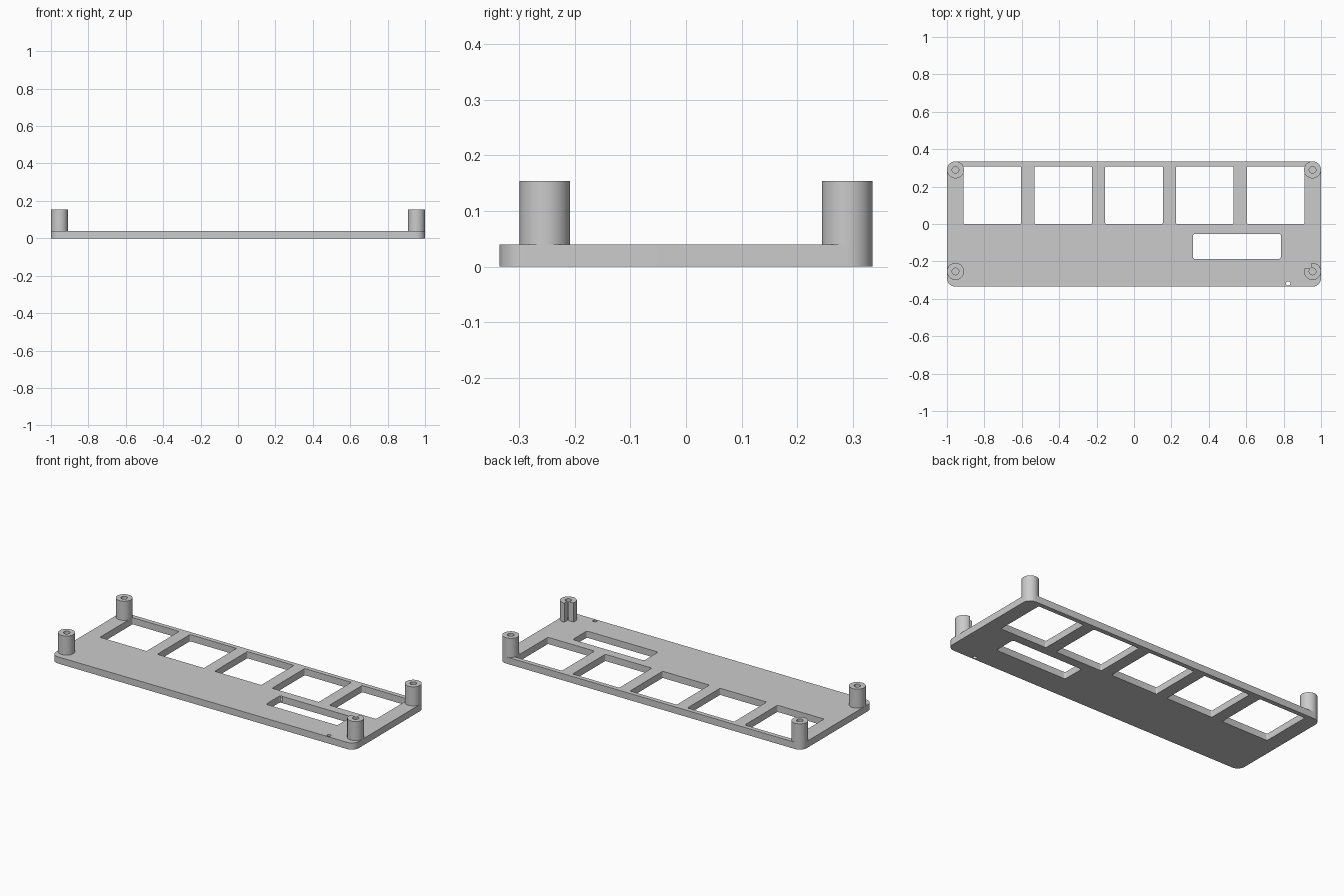
import bpy, bmesh
from math import acos, asin, cos, sin, pi, radians

cube = bpy.data.objects.get("Cube")
if cube:
    bpy.data.objects.remove(cube, do_unlink=True)

grey = bpy.data.materials.new("light grey plastic")
grey.use_nodes = True
grey.diffuse_color = (0.6, 0.6, 0.6, 1)
grey.node_tree.nodes["Principled BSDF"].inputs["Base Color"].default_value = (0.6, 0.6, 0.6, 1)

PLATE_TOP, POST_TOP = 0.04, 0.154
POST_R, BORE_R = 0.0455, 0.018


def arc(cx, cy, r, start, end, steps):
    return [(cx + r * cos(start + (end - start) * i / steps),
             cy + r * sin(start + (end - start) * i / steps)) for i in range(steps + 1)]


def circle(cx, cy, r, steps=48):
    return arc(cx, cy, r, 0, 2 * pi, steps)[:-1]


def rounded_rect(x0, x1, y0, y1, r, steps=4):
    corners = [(x1 - r, y1 - r), (x0 + r, y1 - r), (x0 + r, y0 + r), (x1 - r, y0 + r)]
    points = []
    for i, (cx, cy) in enumerate(corners):
        points += arc(cx, cy, r, i * pi / 2, (i + 1) * pi / 2, steps)
    return points


def extrude_loops(name, loops, z0, z1):
    """Fill an outline with its holes and extrude it upwards."""
    bm = bmesh.new()
    edges = []
    for loop in loops:
        verts = [bm.verts.new((x, y, z0)) for x, y in loop]
        edges += [bm.edges.new((verts[i - 1], verts[i])) for i in range(len(verts))]
    bmesh.ops.triangle_fill(bm, edges=edges, use_beauty=True)
    top = bmesh.ops.extrude_face_region(bm, geom=bm.faces[:], use_keep_orig=True)["geom"]
    bmesh.ops.translate(bm, vec=(0, 0, z1 - z0),
                        verts=[v for v in top if isinstance(v, bmesh.types.BMVert)])
    bmesh.ops.recalc_face_normals(bm, faces=bm.faces[:])
    mesh = bpy.data.meshes.new(name)
    bm.to_mesh(mesh)
    bm.free()
    mesh.materials.append(grey)
    obj = bpy.data.objects.new(name, mesh)
    bpy.context.collection.objects.link(obj)
    bpy.ops.object.select_all(action='DESELECT')
    obj.select_set(True)
    bpy.context.view_layer.objects.active = obj
    bpy.ops.object.shade_smooth_by_angle(angle=radians(30))


# Base plate: five windows, a long slot and a pin hole
plate = [rounded_rect(-1, 1, -0.335, 0.335, POST_R, 12)]
for i in range(-2, 3):
    cx = i * 0.379
    plate.append(rounded_rect(cx - 0.154, cx + 0.154, 0.0, 0.308, 0.006))
plate.append(rounded_rect(0.315, 0.786, -0.187, -0.053, 0.012))
plate.append(circle(0.824, -0.318, 0.012, 24))
extrude_loops("base_plate", plate, 0, PLATE_TOP)

# Three hollow corner posts
px, back_y, front_y = 1 - POST_R, 0.335 - POST_R, -0.2535
for name, x, y in [("back_left_post", px, back_y), ("back_right_post", -px, back_y),
                   ("front_right_post", -px, front_y)]:
    extrude_loops(name, [circle(x, y, POST_R), circle(x, y, BORE_R)], PLATE_TOP, POST_TOP)

# Fourth post with its inner back quadrant notched open to the bore
nx, ny = -0.005, 0.015
outer = arc(px, front_y, POST_R, pi - asin(ny / POST_R), 2 * pi + acos(nx / POST_R), 40)
inner = arc(px, front_y, BORE_R, 2 * pi + acos(nx / BORE_R), pi - asin(ny / BORE_R), 40)
extrude_loops("front_left_notched_post", [outer + inner], PLATE_TOP, POST_TOP)
